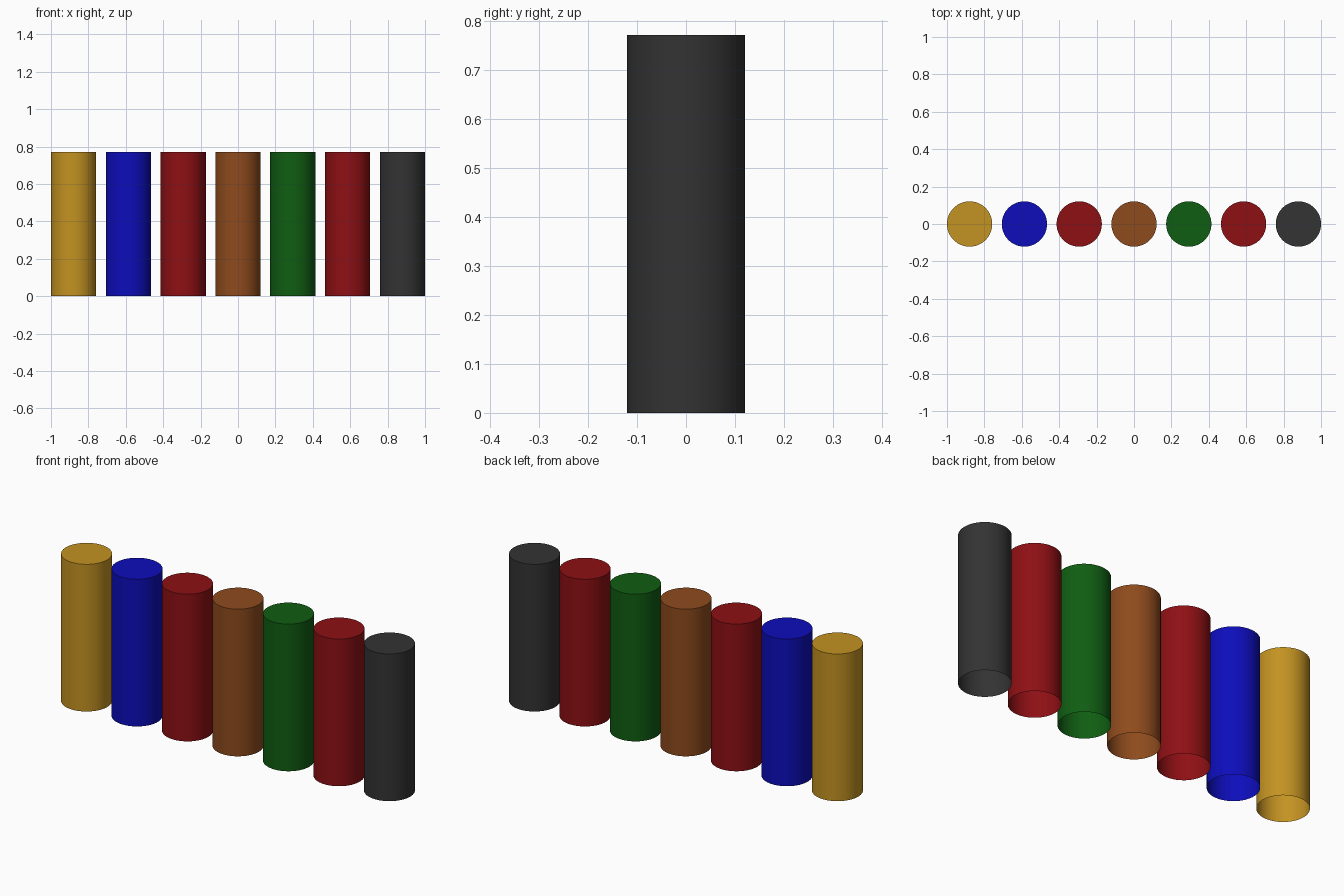
import bpy
import bmesh
import math

if "Cube" in bpy.data.objects:
    bpy.data.objects.remove(bpy.data.objects["Cube"])

RADIUS, HEIGHT, SPACING, SIDES = 0.121, 0.772, 0.293, 64

GOLD = (0.55, 0.29, 0.016, 1)
BLUE = (0.004, 0.004, 0.5, 1)
RED = (0.27, 0.005, 0.007, 1)
BROWN = (0.27, 0.07, 0.012, 1)
GREEN = (0.005, 0.11, 0.006, 1)
CHARCOAL = (0.033, 0.033, 0.033, 1)


def make_material(name, color):
    mat = bpy.data.materials.get(name) or bpy.data.materials.new(name)
    mat.diffuse_color = color
    mat.use_nodes = True
    mat.node_tree.nodes["Principled BSDF"].inputs["Base Color"].default_value = mat.diffuse_color
    return mat


def make_post(name, x, mat):
    # Thin upright tube: closed flat top, open bottom
    bpy.ops.mesh.primitive_cylinder_add(
        vertices=SIDES, radius=RADIUS, depth=HEIGHT, location=(x, 0, HEIGHT / 2))
    obj = bpy.context.object
    obj.name = name
    bm = bmesh.new()
    bm.from_mesh(obj.data)
    bm.normal_update()
    bottom = [f for f in bm.faces if f.normal.z < -0.9]
    bmesh.ops.delete(bm, geom=bottom, context='FACES_ONLY')
    bm.to_mesh(obj.data)
    bm.free()
    obj.data.materials.append(mat)
    bpy.ops.object.shade_smooth_by_angle(angle=math.radians(30))


# Row of seven coloured cylinders, left to right
row = [("gold", GOLD), ("blue", BLUE), ("red", RED), ("brown", BROWN),
       ("green", GREEN), ("red", RED), ("charcoal", CHARCOAL)]
for i, (label, color) in enumerate(row):
    make_post(f"{label}_cylinder_{i + 1}", (i - 3) * SPACING, make_material(label, color))
